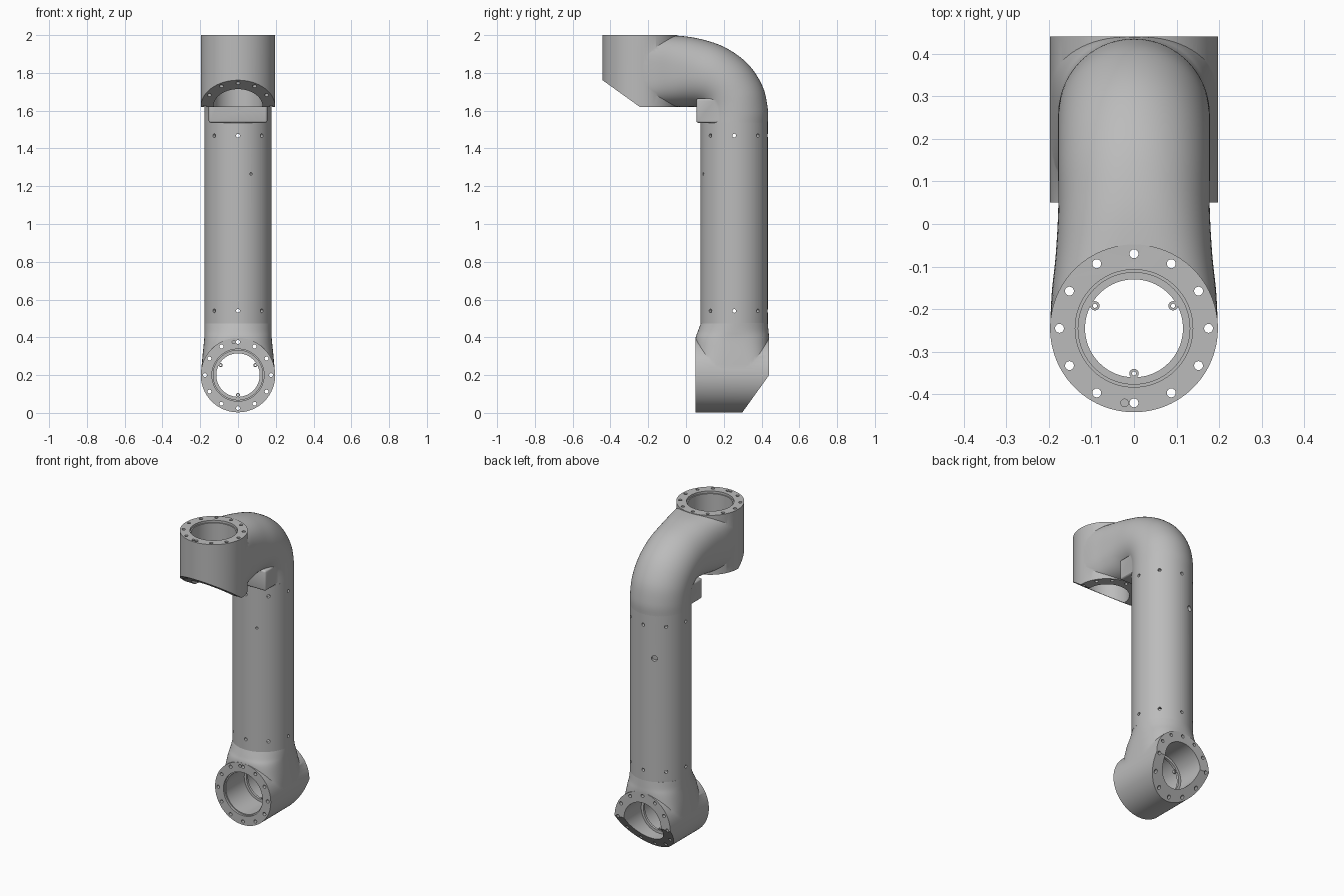
import bpy, bmesh, math
from mathutils import Matrix, Vector

if "Cube" in bpy.data.objects:
    bpy.data.objects.remove(bpy.data.objects["Cube"])

grey = bpy.data.materials.new("cast_grey")
grey.use_nodes = True
colour = (0.5, 0.5, 0.5, 1)
grey.diffuse_color = colour
grey.node_tree.nodes["Principled BSDF"].inputs["Base Color"].default_value = colour

TUBE = Matrix.Translation((0, 0.255, 0))
R_TUBE, R_HOUSING, R_BOLT = 0.178, 0.197, 0.175


def make(name, bm):
    bmesh.ops.recalc_face_normals(bm, faces=bm.faces[:])
    mesh = bpy.data.meshes.new(name)
    bm.to_mesh(mesh)
    bm.free()
    mesh.materials.append(grey)
    ob = bpy.data.objects.new(name, mesh)
    bpy.context.collection.objects.link(ob)
    return ob


def boolean(ob, tool, operation="DIFFERENCE"):
    tool.hide_render = True
    mod = ob.modifiers.new(operation.lower(), "BOOLEAN")
    mod.operation, mod.object, mod.solver = operation, tool, "EXACT"
    bpy.context.view_layer.objects.active = ob
    bpy.ops.object.modifier_apply(modifier=mod.name)
    bpy.data.objects.remove(tool)


def rod(bm, radius, z0, z1, frame, x=0, y=0, sides=16):
    place = frame @ Matrix.Translation((x, y, (z0 + z1) / 2))
    bmesh.ops.create_cone(bm, cap_ends=True, segments=sides, radius1=radius,
                          radius2=radius, depth=abs(z1 - z0), matrix=place)


def cylinder(name, radius, z0, z1, frame, sides=96):
    bm = bmesh.new()
    rod(bm, radius, z0, z1, frame, sides=sides)
    return make(name, bm)


def bridge(bm, rings, closed=False):
    pairs = list(zip(rings, rings[1:]))
    if closed:
        pairs.append((rings[-1], rings[0]))
    for a, b in pairs:
        for i in range(len(a)):
            j = (i + 1) % len(a)
            bm.faces.new((a[i], a[j], b[j], b[i]))


def lathe(bm, profile, frame, sides=72, closed=False):
    """Revolve (radius, height) points; closed profiles give a hollow ring."""
    rings = [[bm.verts.new(frame @ Vector((r * math.cos(t), r * math.sin(t), z)))
              for t in (math.tau * i / sides for i in range(sides))]
             for r, z in profile]
    bridge(bm, rings, closed)
    if not closed:
        bm.faces.new(rings[0])
        bm.faces.new(rings[-1])


def spline(keys, steps=5):
    """Smooth interpolation through the section settings."""
    out = []
    for i in range(len(keys) - 1):
        p = [keys[max(0, min(len(keys) - 1, i + k))] for k in (-1, 0, 1, 2)]
        for s in range(steps):
            t = s / steps
            out.append([b + 0.5 * t * (c - a + t * (2 * a - 5 * b + 4 * c - d
                        + t * (3 * (b - c) + d - a))) for a, b, c, d in zip(*p)])
    return out + [keys[-1]]


def loft(name, keys, sides=72):
    """Sections: outer y, outer z, inner y, inner z, half width, squareness."""
    bm, rings = bmesh.new(), []
    for oy, oz, iy, iz, w, e in spline(keys):
        mid = Vector((0, (oy + iy) / 2, (oz + iz) / 2))
        half = Vector((0, (oy - iy) / 2, (oz - iz) / 2))
        ring = []
        for i in range(sides):
            c, s = math.cos(math.tau * i / sides), math.sin(math.tau * i / sides)
            u = math.copysign(abs(c) ** (2 / e), c)
            v = math.copysign(abs(s) ** (2 / e), s)
            ring.append(bm.verts.new(mid + half * v + Vector((u * w, 0, 0))))
        rings.append(ring)
    bridge(bm, rings)
    bm.faces.new(rings[0])
    bm.faces.new(rings[-1])
    return make(name, bm)


def finish_housing(ob, frame, depth, pin_side, cavity):
    """Add the joint barrel, then cut its slant, cavity, bore and bolt circle."""
    boolean(ob, cylinder("barrel", R_HOUSING, -depth, 0, frame), "UNION")
    # slanted rear corner
    bm = bmesh.new()
    slope = 0.14 / 0.195
    tri = [(-0.44, -depth + 0.44 * slope), (0.14, -depth - 0.14 * slope), (-0.44, -0.6)]
    ends = [[bm.verts.new(frame @ Vector((x, y, z))) for y, z in tri] for x in (-0.3, 0.3)]
    bridge(bm, ends)
    for end in ends:
        bm.faces.new(end)
    boolean(ob, make("slant_cutter", bm))
    # hollow that continues the tube
    boolean(ob, cylinder("cavity_cutter", 0.152, *cavity, TUBE, 64))
    # stepped bore with an inner lip
    bm = bmesh.new()
    lathe(bm, [(0.138, 0.02), (0.138, -0.014), (0.131, -0.014), (0.131, -0.2),
               (0.115, -0.2), (0.115, -0.216), (0.131, -0.216), (0.131, -0.5)], frame)
    boolean(ob, make("bore_cutter", bm))
    # twelve through bolts and one locating hole
    bm = bmesh.new()
    for i in range(12):
        a = math.tau * i / 12
        rod(bm, 0.0105, -0.5, 0.02, frame, R_BOLT * math.cos(a), R_BOLT * math.sin(a))
    rod(bm, 0.009, -0.03, 0.02, frame, -0.022, pin_side * R_BOLT)
    boolean(ob, make("bolt_cutter", bm))


def lugs(name, frame):
    """Three small screw eyes on the bore lip."""
    bm = bmesh.new()
    for deg in (30, 150, 270):
        a = math.radians(deg)
        place = frame @ Matrix.Translation((0.106 * math.cos(a), 0.106 * math.sin(a), 0))
        lathe(bm, [(0.011, -0.198), (0.005, -0.198), (0.005, -0.218), (0.011, -0.218)],
              place, 16, True)
    return make(name, bm)


# upper elbow, sweeping from the tube into the forward joint
elbow = loft("upper_elbow", [
    (0.433, 1.535, 0.077, 1.535, R_TUBE, 2),
    (0.433, 1.61, 0.077, 1.58, R_TUBE, 2),
    (0.405, 1.73, 0.075, 1.60, R_TUBE, 2),
    (0.325, 1.85, 0.066, 1.614, R_TUBE, 2),
    (0.20, 1.938, 0.045, 1.62, R_TUBE, 2.1),
    (0.06, 1.983, 0.0, 1.62, R_TUBE, 2.3),
    (-0.07, 1.999, -0.08, 1.62, 0.184, 2.8),
    (-0.16, 2.0, -0.16, 1.62, 0.193, 3.4),
    (-0.245, 2.0, -0.245, 1.62, R_HOUSING, 4)])

# clamp block under the elbow
bm = bmesh.new()
bmesh.ops.create_cube(bm, size=1, matrix=Matrix.Translation((0, 0.13, 1.6))
                      @ Matrix.Diagonal((0.31, 0.15, 0.13, 1)))
bmesh.ops.bevel(bm, geom=bm.edges[:], offset=0.012, segments=3, affect="EDGES", profile=0.5)
boolean(elbow, make("clamp_block", bm), "UNION")
upper_frame = Matrix.Translation((0, -0.245, 2))
finish_housing(elbow, upper_frame, 0.38, -1, (1.5, 1.7))

# lower joint, blending from the tube to a barrel facing the front
lower = loft("lower_joint", [
    (0.433, 0.475, 0.079, 0.475, R_TUBE, 2),
    (0.437, 0.43, 0.062, 0.43, R_TUBE, 2.2),
    (0.44, 0.39, 0.05, 0.39, 0.179, 2.6),
    (0.44, 0.30, 0.05, 0.30, 0.188, 3.4),
    (0.44, 0.20, 0.05, 0.20, R_HOUSING, 5)])
lower_frame = Matrix.Translation((0, 0.05, 0.2)) @ Matrix.Rotation(math.pi / 2, 4, "X")
finish_housing(lower, lower_frame, 0.39, 1, (0.4, 0.6))

# straight hollow tube with two rows of pin holes
bm = bmesh.new()
lathe(bm, [(R_TUBE, 0.473), (R_TUBE, 1.537), (0.155, 1.537), (0.155, 0.473)], TUBE, 96, True)
tube = make("main_tube", bm)
bm = bmesh.new()


def radial_hole(z, deg, radius):
    turn = Matrix.Rotation(math.radians(deg), 4, "Z") @ Matrix.Rotation(math.pi / 2, 4, "Y")
    rod(bm, radius, 0.13, 0.2, TUBE @ Matrix.Translation((0, 0, z)) @ turn)


for height in (0.54, 1.468):
    for k in range(8):
        radial_hole(height, 45 * k, 0.01)
radial_hole(1.265, -67, 0.007)
radial_hole(1.265, 113, 0.018)
boolean(tube, make("pin_cutter", bm))

parts = [elbow, lower, tube, lugs("upper_lugs", upper_frame), lugs("lower_lugs", lower_frame)]

# smooth shading with crisp edges
bpy.ops.object.select_all(action="DESELECT")
for ob in parts:
    ob.select_set(True)
bpy.context.view_layer.objects.active = elbow
bpy.ops.object.shade_smooth_by_angle(angle=math.radians(30))
